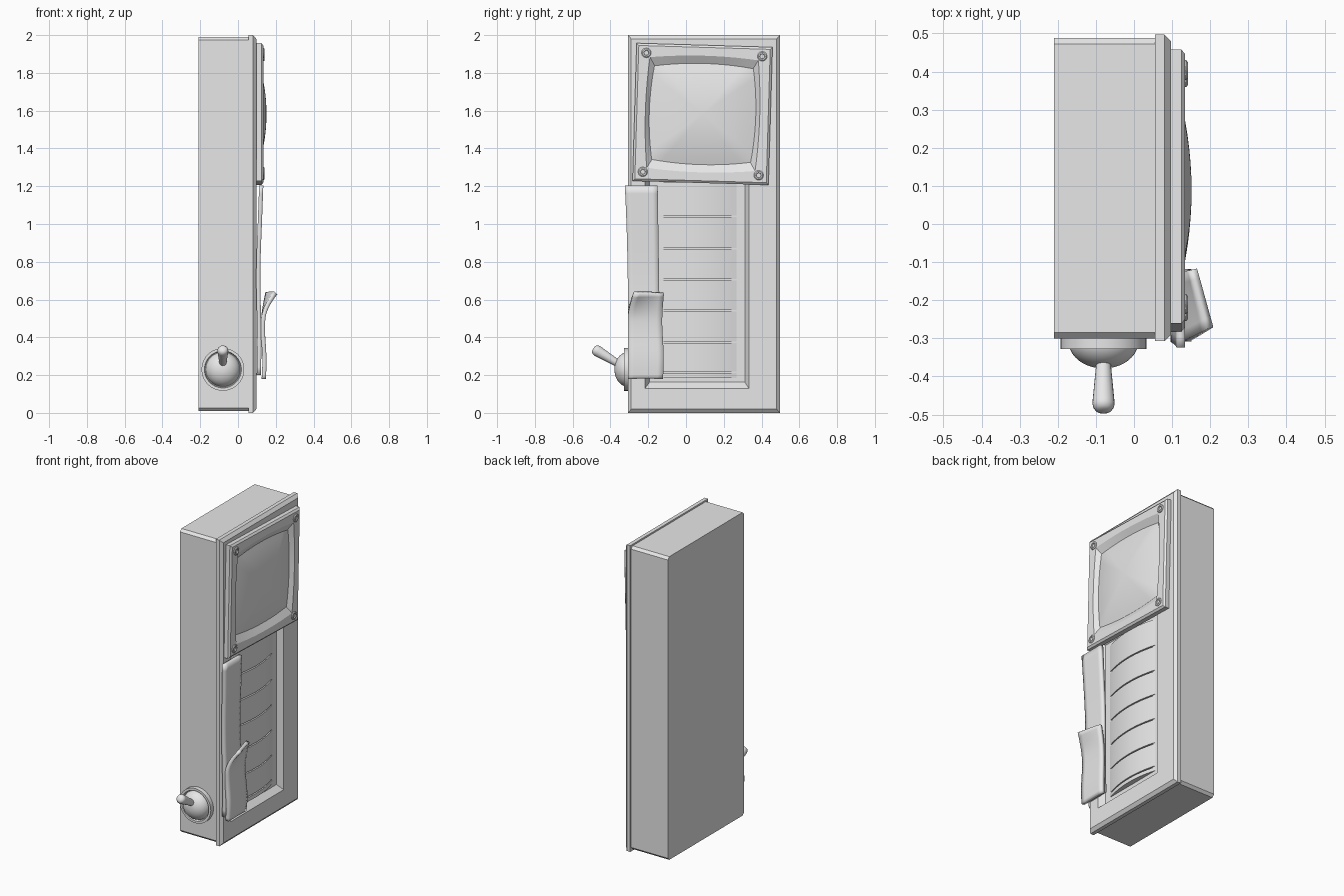
import bpy, bmesh, math
from mathutils import Vector, Matrix

cube = bpy.data.objects.get("Cube")
if cube:
    bpy.data.objects.remove(cube, do_unlink=True)

grey = bpy.data.materials.new("light_grey")
grey.use_nodes = True
grey.diffuse_color = (0.8, 0.8, 0.8, 1)
grey.node_tree.nodes["Principled BSDF"].inputs["Base Color"].default_value = (0.8, 0.8, 0.8, 1)


def finish(name, bm, angle=35):
    """Turn a bmesh into a shaded object."""
    bmesh.ops.recalc_face_normals(bm, faces=bm.faces[:])
    for f in bm.faces:
        f.smooth = True
    mesh = bpy.data.meshes.new(name)
    bm.to_mesh(mesh)
    bm.free()
    mesh.set_sharp_from_angle(angle=math.radians(angle))
    mesh.materials.append(grey)
    obj = bpy.data.objects.new(name, mesh)
    bpy.context.collection.objects.link(obj)
    return obj


def loft(name, loops, matrix=None, angle=35):
    """Bridge equal-length loops of points and cap both ends."""
    bm = bmesh.new()
    rings = [[bm.verts.new(p) for p in loop] for loop in loops]
    n = len(rings[0])
    for a, b in zip(rings, rings[1:]):
        for i in range(n):
            j = (i + 1) % n
            bm.faces.new((a[i], a[j], b[j], b[i]))
    bm.faces.new(rings[0])
    bm.faces.new(rings[-1])
    if matrix:
        bm.transform(matrix)
    return finish(name, bm, angle)


def rect(x, y0, y1, z0, z1, c=0.0):
    """Rectangle across x, with corners cut by c."""
    if c == 0:
        return [(x, y0, z0), (x, y1, z0), (x, y1, z1), (x, y0, z1)]
    return [(x, y0 + c, z0), (x, y1 - c, z0), (x, y1, z0 + c), (x, y1, z1 - c),
            (x, y1 - c, z1), (x, y0 + c, z1), (x, y0, z1 - c), (x, y0, z0 + c)]


def pillow(x, hw, hh, bulge=0.0, n=10):
    """Square loop whose sides bow outward."""
    pts = []
    for side in range(4):
        for i in range(n):
            t = 2 * i / n - 1
            b = bulge * (1 - t * t)
            pts.append([(x, t * hw, -hh - b), (x, hw + b, t * hh),
                        (x, -t * hw, hh + b), (x, -hw - b, -t * hh)][side])
    return pts


def lathe(name, profile, loc, axis, seg=32, angle=35):
    """Spin (radius, height) points about an axis."""
    loops = [[(r * math.cos(k * math.tau / seg), r * math.sin(k * math.tau / seg), h)
              for k in range(seg)] for r, h in profile]
    turn = Vector((0, 0, 1)).rotation_difference(Vector(axis)).to_matrix().to_4x4()
    return loft(name, loops, Matrix.Translation(loc) @ turn, angle)


def sheet(name, shape, thickness, nu=6, nv=24):
    """Bent strip from shape(u, v), thickened."""
    bm = bmesh.new()
    grid = [[bm.verts.new(shape(i / nu, j / nv)) for i in range(nu + 1)]
            for j in range(nv + 1)]
    for j in range(nv):
        for i in range(nu):
            bm.faces.new((grid[j][i], grid[j][i + 1], grid[j + 1][i + 1], grid[j + 1][i]))
    obj = finish(name, bm, 40)
    mod = obj.modifiers.new("thickness", "SOLIDIFY")
    mod.thickness = thickness
    mod.offset = 0
    return obj


# Case behind the face plate
loft("case", [rect(x, -0.30, 0.488, 0.01, 1.99, 0.016) for x in (-0.21, 0.06)], angle=20)

# Face plate with chamfered rim and sloped recess
loft("face_plate", [
    rect(0.055, -0.307, 0.497, 0.0, 2.0),
    rect(0.08, -0.307, 0.497, 0.0, 2.0),
    rect(0.097, -0.29, 0.48, 0.02, 1.98),
    rect(0.097, -0.217, 0.333, 0.13, 1.27),
    rect(0.04, -0.18, 0.30, 0.18, 1.23)], angle=20)

# Curved slats stacked in the recess
edges = [0.182, 0.215, 0.375, 0.54, 0.705, 0.87, 1.04, 1.225]
Y0, Y1, STEPS = -0.178, 0.299, 16
for k, (z0, z1) in enumerate(zip(edges, edges[1:])):
    loops = []
    for z in (z0 + 0.004, z1 - 0.004):
        arc = []
        for i in range(STEPS + 1):
            t = 2 * i / STEPS - 1
            arc.append((0.05 + 0.042 * (1 - t * t), Y0 + (Y1 - Y0) * i / STEPS, z))
        loops.append(arc + [(0.03, Y1, z), (0.03, Y0, z)])
    loft(f"slat_{k + 1}", loops)

# Slightly crooked screen bezel
tilt = Matrix.Translation((0, 0.0875, 1.582)) @ Matrix.Rotation(math.radians(-1.7), 4, "X")
loft("screen_bezel", [
    pillow(0.094, 0.36, 0.365), pillow(0.124, 0.36, 0.365),
    pillow(0.134, 0.348, 0.353), pillow(0.134, 0.287, 0.293, 0.016),
    pillow(0.106, 0.258, 0.244, 0.02)], tilt, 20)

# Domed screen glass
glass = []
for i in range(9):
    s = 1 - i / 8.1
    glass.append(pillow(0.151 - 0.04 * s * s, 0.262 * s, 0.248 * s, 0.02 * s))
loft("screen_glass", glass, tilt)

# Bezel screws with hexagonal sockets
for sy in (-1, 1):
    for sz in (-1, 1):
        spot = tilt @ Vector((0.132, sy * 0.307, sz * 0.315))
        lathe("bezel_screw", [(0.026, 0), (0.026, 0.005), (0.021, 0.009),
                              (0.014, 0.009), (0.012, 0.003)], spot, (1, 0, 0), 12, 25)


# Long strip along the recess edge
def long_strip(u, v):
    left = -0.306 - 0.018 * v ** 3
    right = -0.135 - 0.015 * v
    wave = 0.003 * math.sin(v * 9)
    return (0.110 + wave + 0.012 * v ** 6, left + (right - left) * u, 0.2 + 1.003 * v)


# Short strip on top with a curled upper end
def short_strip(u, v):
    curl = max(0, (v - 0.68) / 0.32) ** 2
    left = -0.308 + 0.035 * curl
    right = -0.122 + 0.004 * math.sin(v * 7)
    x = 0.136 + 0.004 * math.sin(v * 8) + curl * (0.06 - 0.045 * u)
    return (x, left + (right - left) * u, 0.18 + 0.455 * v + 0.008 * u * (1 - u))


sheet("long_strip", long_strip, 0.022)
sheet("short_strip", short_strip, 0.022)

# Toggle switch: collar, dome and lever
pivot = Vector((-0.08, -0.295, 0.23))
lathe("switch_collar", [(0.113, 0), (0.113, 0.033), (0.098, 0.033), (0.094, 0.02)],
      pivot, (0, -1, 0), 40)
dome = [(0.092 * math.cos(a * math.pi / 20), 0.012 + 0.072 * math.sin(a * math.pi / 20))
        for a in range(10)]
lathe("switch_dome", dome, pivot, (0, -1, 0), 40)
lathe("switch_lever", [(0.018, 0), (0.019, 0.07), (0.029, 0.19), (0.028, 0.202),
                       (0.022, 0.212), (0.012, 0.217)],
      (-0.08, -0.305, 0.228), (0, -0.855, 0.52), 20, 50)
